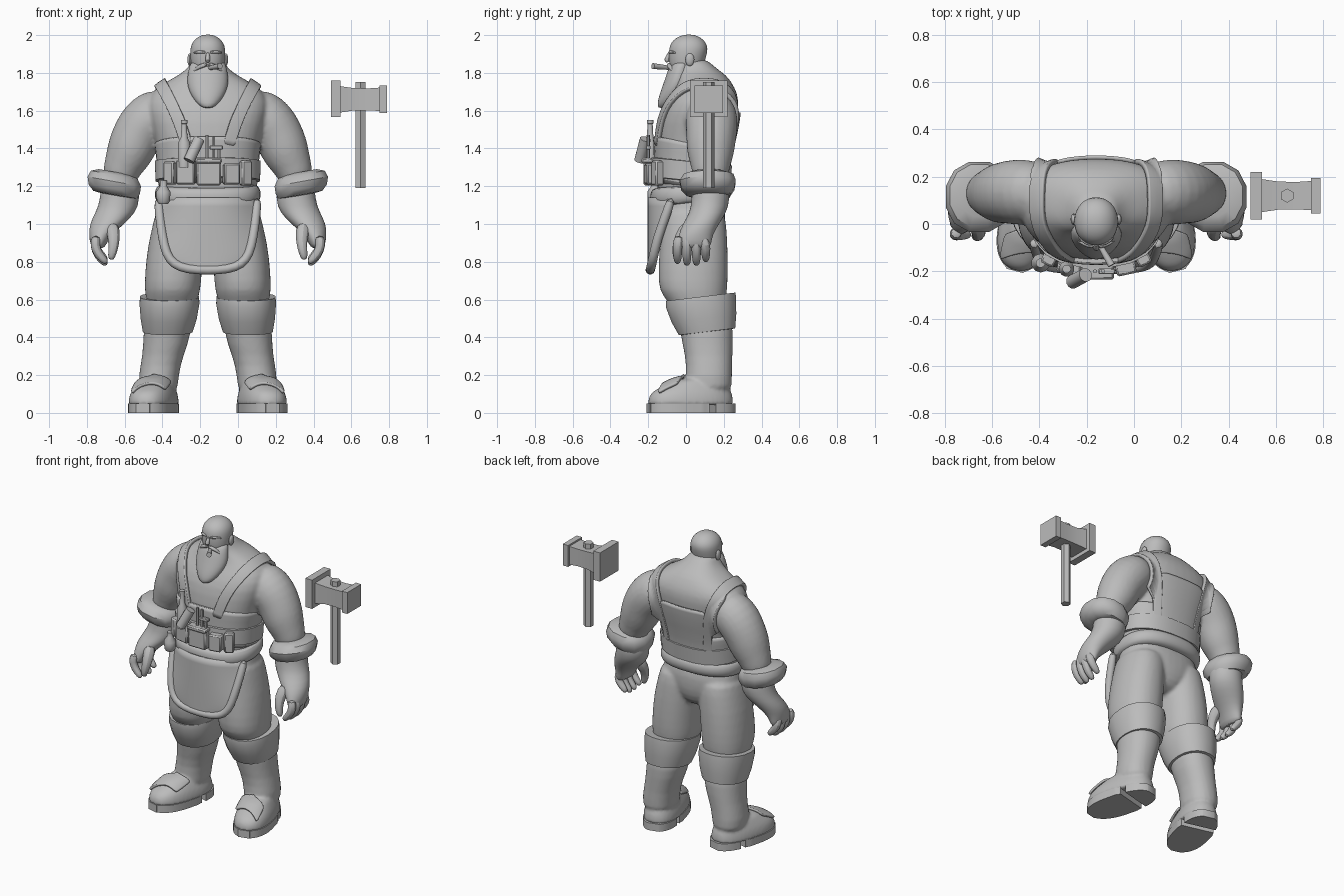
import bpy, bmesh, math
from mathutils import Vector, Matrix

if "Cube" in bpy.data.objects:
    bpy.data.objects.remove(bpy.data.objects["Cube"], do_unlink=True)

grey = bpy.data.materials.new("plain grey")
grey.use_nodes = True
GREY = (0.5, 0.5, 0.5, 1)
grey.diffuse_color = GREY
grey.node_tree.nodes["Principled BSDF"].inputs["Base Color"].default_value = GREY
AXIS = -0.16          # centre line of the figure; parts are built relative to it
made = []


def skin(bm, rings):
    """Bridge equal rings of points, capping the ends."""
    rows = [[bm.verts.new(p) for p in ring] for ring in rings]
    n = len(rows[0])
    for a, b in zip(rows, rows[1:]):
        for i in range(n):
            bm.faces.new((a[i], a[(i + 1) % n], b[(i + 1) % n], b[i]))
    bm.faces.new(rows[0])
    bm.faces.new(rows[-1])


def loft(bm, specs, sides=20, power=2.4, tilt=(0, 0), matrix=Matrix(), sx=1):
    """Level rings given as (z, centre x, half width, front y, back y)."""
    rings = []
    for z, cx, rx, y0, y1 in specs:
        ring = []
        for i in range(sides):
            a = math.tau * (i + .5) / sides
            c, s = math.cos(a), math.sin(a)
            dx = rx * math.copysign(abs(c) ** (2 / power), c)
            dy = (y1 - y0) / 2 * math.copysign(abs(s) ** (2 / power), s)
            ring.append(matrix @ Vector((sx * (cx + dx), (y0 + y1) / 2 + dy,
                                         z + tilt[0] * dx + tilt[1] * dy)))
        rings.append(ring)
    skin(bm, rings)


def tube(bm, pts, sides=12, sx=1):
    """Round sweep through (x, y, z, radius) points."""
    ps = [Vector((sx * p[0], p[1], p[2])) for p in pts]
    rings, old, q = [], None, None
    for i, p in enumerate(ps):
        t = (ps[min(i + 1, len(ps) - 1)] - ps[max(i - 1, 0)]).normalized()
        q = old.rotation_difference(t) @ q if old else t.to_track_quat('Z', 'Y')
        old = t
        rings.append([p + q @ Vector((math.cos(a), math.sin(a), 0)) * pts[i][3]
                      for a in (math.tau * (k + .5) / sides for k in range(sides))])
    skin(bm, rings)


def finish(name, bm, subsurf=0, voxel=0, mirror=False, bevel=0):
    bmesh.ops.recalc_face_normals(bm, faces=bm.faces)
    me = bpy.data.meshes.new(name)
    bm.to_mesh(me)
    bm.free()
    ob = bpy.data.objects.new(name, me)
    bpy.context.collection.objects.link(ob)
    ob.location.x = AXIS
    me.materials.append(grey)
    if bevel:
        ob.modifiers.new("bevel", 'BEVEL').width = bevel
    if subsurf:
        ob.modifiers.new("subsurf", 'SUBSURF').levels = subsurf
        ob.modifiers["subsurf"].render_levels = subsurf
    if voxel:
        r = ob.modifiers.new("remesh", 'REMESH')
        r.mode, r.voxel_size, r.use_smooth_shade = 'VOXEL', voxel, True
        s = ob.modifiers.new("smooth", 'SMOOTH')
        s.factor, s.iterations = .5, 4
    if mirror:
        ob.modifiers.new("mirror", 'MIRROR')
    made.append(ob)
    return ob


def lofted(name, specs, subsurf=1, mirror=False, **kw):
    bm = bmesh.new()
    loft(bm, specs, **kw)
    return finish(name, bm, subsurf, mirror=mirror)


def tubed(name, pts, subsurf=1, mirror=False, sides=12):
    bm = bmesh.new()
    tube(bm, pts, sides)
    return finish(name, bm, subsurf, mirror=mirror)


def box(name, loc, size, rot=0, bevel=.008):
    bm = bmesh.new()
    m = Matrix.Translation(loc) @ Matrix.Rotation(rot, 4, 'Z') @ Matrix.Diagonal((*size, 1))
    bmesh.ops.create_cube(bm, size=1, matrix=m)
    return finish(name, bm, bevel=bevel)


def ball(name, loc, size):
    bm = bmesh.new()
    m = Matrix.Translation(loc) @ Matrix.Diagonal((*size, 1))
    bmesh.ops.create_uvsphere(bm, u_segments=14, v_segments=10, radius=1, matrix=m)
    return finish(name, bm, mirror=True)


def ribbon(name, pts, across, target, lift, thick, mirror=True):
    """Band laid onto another part."""
    bm = bmesh.new()
    w = Vector(across)
    rows = [[bm.verts.new(Vector(p) + w * k / 4) for k in (-2, -1, 0, 1, 2)] for p in pts]
    for a, b in zip(rows, rows[1:]):
        for i in range(4):
            bm.faces.new((a[i], a[i + 1], b[i + 1], b[i]))
    ob = finish(name, bm, subsurf=2)
    sw = ob.modifiers.new("wrap", 'SHRINKWRAP')
    sw.target, sw.wrap_mode, sw.offset = target, 'ABOVE_SURFACE', lift
    so = ob.modifiers.new("solid", 'SOLIDIFY')
    so.thickness, so.offset = thick, 0
    if mirror:
        ob.modifiers.new("mirror", 'MIRROR')


# torso and upper arms, fused
bm = bmesh.new()
loft(bm, [(1.08, 0, .25, -.15, .2), (1.2, 0, .255, -.155, .21), (1.35, 0, .26, -.155, .225),
          (1.48, 0, .29, -.155, .26), (1.6, 0, .33, -.135, .28), (1.68, 0, .32, -.09, .28),
          (1.74, 0, .25, -.05, .25), (1.79, 0, .15, -.05, .215), (1.83, 0, .1, -.05, .15),
          (1.88, 0, .08, -.05, .11)])
for s in (1, -1):
    tube(bm, [(.2, .135, 1.63, .11), (.275, .135, 1.585, .142), (.335, .135, 1.53, .146),
              (.375, .135, 1.47, .138), (.405, .13, 1.4, .134), (.43, .13, 1.34, .12),
              (.46, .13, 1.28, .1), (.47, .13, 1.22, .095)], sx=s)
body = finish("torso_and_arms", bm, 1, voxel=.012)

# forearms, cuffs and hands
lofted("forearm", [(1.26, .47, .1, .03, .225), (1.13, .462, .105, .03, .235),
                   (1.06, .488, .108, .02, .215), (1.0, .535, .092, -.02, .175),
                   (.94, .57, .06, -.04, .14), (.89, .58, .042, -.05, .135),
                   (.87, .58, .028, -.04, .12)], mirror=True, power=2)
lofted("arm_cuff", [(1.15, .485, .09, .03, .21), (1.155, .49, .12, .0, .24),
                    (1.185, .495, .14, -.03, .26), (1.225, .495, .146, -.038, .268),
                    (1.26, .495, .128, -.015, .255), (1.275, .49, .09, .03, .21)],
       0, True, sides=12, power=2.2, tilt=(.18, 0))
for i, y in enumerate((-.045, .005, .055, .105)):
    drop = (.01, 0, 0, .02)[i]
    tubed(f"finger_{i + 1}", [(.59, y * .8, .94, .03), (.6, y, .885, .028),
                              (.58, y, .83 + drop, .026), (.545, y, .795 + drop, .022),
                              (.535, y, .782 + drop, .01)], mirror=True, sides=8)
tubed("thumb", [(.51, .02, 1.0, .045), (.495, -.03, .93, .036), (.5, -.05, .87, .028),
                (.51, -.05, .825, .022), (.512, -.05, .81, .01)], mirror=True, sides=8)

# trousers
bm = bmesh.new()
loft(bm, [(1.18, 0, .26, -.14, .2), (1.08, 0, .272, -.14, .21), (1.0, 0, .25, -.13, .21),
          (.92, 0, .15, -.11, .19), (.86, 0, .08, -.05, .13)])
for s in (1, -1):
    loft(bm, [(1.12, .14, .13, -.13, .2), (1.0, .152, .138, -.137, .215), (.9, .167, .15, -.14, .222),
              (.75, .182, .152, -.15, .225), (.64, .187, .15, -.145, .22), (.6, .19, .135, -.1, .21),
              (.5, .2, .12, -.06, .2)], sx=s, power=2.2)
finish("trousers", bm, 1, voxel=.012)

# boots: shaft and foot fused, with cuff, split sole and instep flap
turn = Matrix.Translation((.285, .03, 0)) @ Matrix.Rotation(.25, 4, 'Z')
bm = bmesh.new()
loft(bm, [(.55, .21, .12, -.04, .24), (.42, .212, .13, -.035, .253), (.3, .238, .108, -.003, .247),
          (.2, .262, .107, .0, .243), (.08, .262, .105, -.02, .25)], power=2.2)
loft(bm, [(.04, 0, .118, -.235, .225), (.044, 0, .12, -.238, .225), (.08, 0, .118, -.236, .225),
          (.115, 0, .108, -.215, .215), (.145, 0, .092, -.15, .2), (.19, 0, .075, -.07, .17)], matrix=turn)
boot = finish("boot", bm, 1, voxel=.01, mirror=True)
lofted("knee_cuff", [(.425, .21, .1, -.02, .22), (.43, .212, .133, -.04, .262),
                     (.5, .207, .15, -.078, .268), (.58, .203, .16, -.108, .268),
                     (.615, .202, .158, -.108, .264), (.615, .2, .12, -.06, .22)],
       0, True, tilt=(0, .12), power=2.2)
for name, y0, y1 in (("front_sole", -.236, .07), ("heel_sole", .105, .23)):
    bm = bmesh.new()
    ys = [y0 + (y1 - y0) * (1 - math.cos(math.pi * k / 15)) / 2 for k in range(16)]
    half = [.118 * max(.1, 1 - abs(y / .239) ** 3) ** .5 * (1 if y < .05 else .95) for y in ys]
    edge = [(w, y) for w, y in zip(half, ys)] + [(-w, y) for w, y in zip(half[::-1], ys[::-1])]
    skin(bm, [[turn @ Vector((x, y, z)) for x, y in edge] for z in (0, .05)])
    finish(name, bm, mirror=True)
ribbon("instep_flap", [(.225, -.05, .13), (.25, -.055, .155), (.285, -.065, .18), (.33, -.075, .18),
                       (.365, -.085, .155), (.39, -.095, .125)], (.03, -.11, -.045), boot, .01, .014)

# vest, back panel, chest band and rolled belt
lofted("vest", [(1.18, 0, .24, -.15, .2), (1.19, 0, .27, -.172, .222), (1.32, 0, .27, -.172, .235),
                (1.42, 0, .288, -.178, .252), (1.43, 0, .285, -.175, .248), (1.43, 0, .2, -.12, .2)],
       tilt=(0, -.18))
lofted("pouch_band", [(1.225, 0, .25, -.16, .21), (1.23, 0, .28, -.186, .236),
                      (1.33, 0, .282, -.186, .246), (1.335, 0, .25, -.16, .22)], 0, tilt=(0, -.1))
ribbon("back_panel", [(0, .3, 1.59), (0, .29, 1.5), (0, .28, 1.42), (0, .26, 1.34), (0, .25, 1.26)],
       (.37, 0, 0), body, .01, .014, mirror=False)
lofted("belt_roll", [(1.105, 0, .25, -.16, .21), (1.115, 0, .272, -.182, .23), (1.14, 0, .284, -.193, .245),
                     (1.175, 0, .284, -.193, .245), (1.2, 0, .272, -.182, .23), (1.21, 0, .25, -.16, .21)],
       tilt=(0, .08))

# shoulder straps
ribbon("shoulder_strap", [(.12, -.19, 1.42), (.15, -.18, 1.52), (.19, -.15, 1.62), (.228, -.08, 1.7),
                          (.25, .02, 1.74), (.25, .14, 1.75), (.24, .24, 1.7), (.215, .29, 1.62),
                          (.19, .28, 1.48), (.175, .26, 1.35), (.17, .25, 1.22)],
       (.07, 0, -.015), body, .012, .022)

# apron panel with a rolled hem
side = [(.262, -.075, 1.14), (.255, -.105, 1.05), (.24, -.15, .93), (.22, -.17, .84),
        (.18, -.182, .785), (.11, -.188, .76)]
hem = [(*p, .026) for p in side] + [(0, -.19, .755, .026)]
tubed("apron_hem", hem + [(-x, y, z, r) for x, y, z, r in hem[-2::-1]], sides=10)
bm = bmesh.new()
rows = []
for x, y, z in side:
    rows.append([bm.verts.new((x * u, -.203 + (y + .203) * abs(u) ** 2.5, z))
                 for u in (k / 6 - 1 for k in range(13))])
for a, b in zip(rows, rows[1:]):
    for i in range(12):
        bm.faces.new((a[i], a[i + 1], b[i + 1], b[i]))
panel = finish("apron_panel", bm, 1)
panel.modifiers.new("solid", 'SOLIDIFY').thickness = .015

# head and face
lofted("head", [(1.79, 0, .07, -.06, .08), (1.82, 0, .085, -.085, .09), (1.86, 0, .092, -.092, .1),
                (1.91, 0, .095, -.092, .115), (1.945, 0, .091, -.088, .115), (1.975, 0, .073, -.068, .095),
                (1.995, 0, .045, -.035, .065), (2.003, 0, .015, 0, .03)], power=2.1)
lofted("beard", [(1.87, 0, .09, -.06, .03), (1.83, 0, .1, -.092, .03), (1.78, 0, .11, -.108, .03),
                 (1.73, 0, .11, -.125, .02), (1.68, 0, .088, -.143, -.02), (1.64, 0, .06, -.152, -.06),
                 (1.612, 0, .025, -.15, -.1)], power=2)
ball("ear", (.096, .02, 1.87), (.012, .024, .034))
tubed("nose", [(0, -.085, 1.91, .009), (0, -.096, 1.885, .013), (0, -.104, 1.867, .016), (0, -.095, 1.856, .01)], sides=8)
tubed("brow", [(.008, -.086, 1.908, .009), (.04, -.083, 1.912, .011), (.078, -.053, 1.906, .007)], mirror=True, sides=8)
tubed("moustache", [(0, -.092, 1.845, .012), (.035, -.09, 1.838, .014), (.065, -.075, 1.82, .01),
                    (.08, -.068, 1.8, .004)], mirror=True, sides=8)
tubed("cigar", [(.01, -.08, 1.826, .011), (.065, -.175, 1.836, .016)], 0)

# gear on the belt
box("centre_pouch", (.005, -.195, 1.27), (.13, .06, .13))
box("centre_pouch_flap", (.005, -.2, 1.335), (.14, .07, .03))
box("left_pouch", (.125, -.185, 1.265), (.085, .06, .11), .2)
box("side_pouch", (.2, -.15, 1.27), (.06, .05, .13), .5)
box("right_pouch", (-.115, -.185, 1.275), (.1, .055, .13), -.2)
box("far_right_pouch", (-.2, -.15, 1.27), (.06, .05, .12), -.5)
tubed("bottle", [(-.125, -.19, 1.3, .033), (-.125, -.19, 1.43, .033), (-.125, -.19, 1.46, .018),
                 (-.125, -.19, 1.53, .014), (-.125, -.19, 1.532, .018), (-.125, -.19, 1.55, .018)], 0)
tubed("flask", [(-.1, -.245, 1.335, .03), (-.045, -.215, 1.45, .03)], 0)
for i, (x, h) in enumerate(((-.005, 1.47), (.03, 1.465), (.06, 1.41))):
    tubed(f"tool_{i + 1}", [(x, -.2, 1.3, .009), (x, -.2, h, .009)], 0, sides=6)
box("tool_head", (.045, -.2, 1.405), (.07, .025, .022), bevel=.004)
tubed("hanging_jug", [(-.235, -.165, 1.105, .025), (-.235, -.165, 1.12, .036), (-.235, -.165, 1.17, .04),
                      (-.235, -.165, 1.2, .02), (-.235, -.165, 1.23, .02)], 0, sides=10)

# hammer beside the figure
hx, hy, hz = .648 - AXIS, .12, 1.66
tubed("hammer_handle", [(hx, hy, 1.19, .03), (hx, hy, 1.752, .03)], 0, sides=6)
box("hammer_large_face", (.517 - AXIS, hy, hz + .003), (.05, .2, .195), bevel=0)
box("hammer_small_face", (.769 - AXIS, hy, hz), (.04, .15, .145), bevel=0)
tubed("hammer_core", [(.535 - AXIS, hy, hz, .1), (.61 - AXIS, hy, hz, .084),
                      (.69 - AXIS, hy, hz, .082), (.755 - AXIS, hy, hz, .088)], 0, sides=4)

# smooth shading with sharp edges kept
bpy.ops.object.select_all(action='DESELECT')
for ob in made:
    ob.select_set(True)
bpy.context.view_layer.objects.active = made[0]
bpy.ops.object.shade_smooth_by_angle(angle=math.radians(40))
